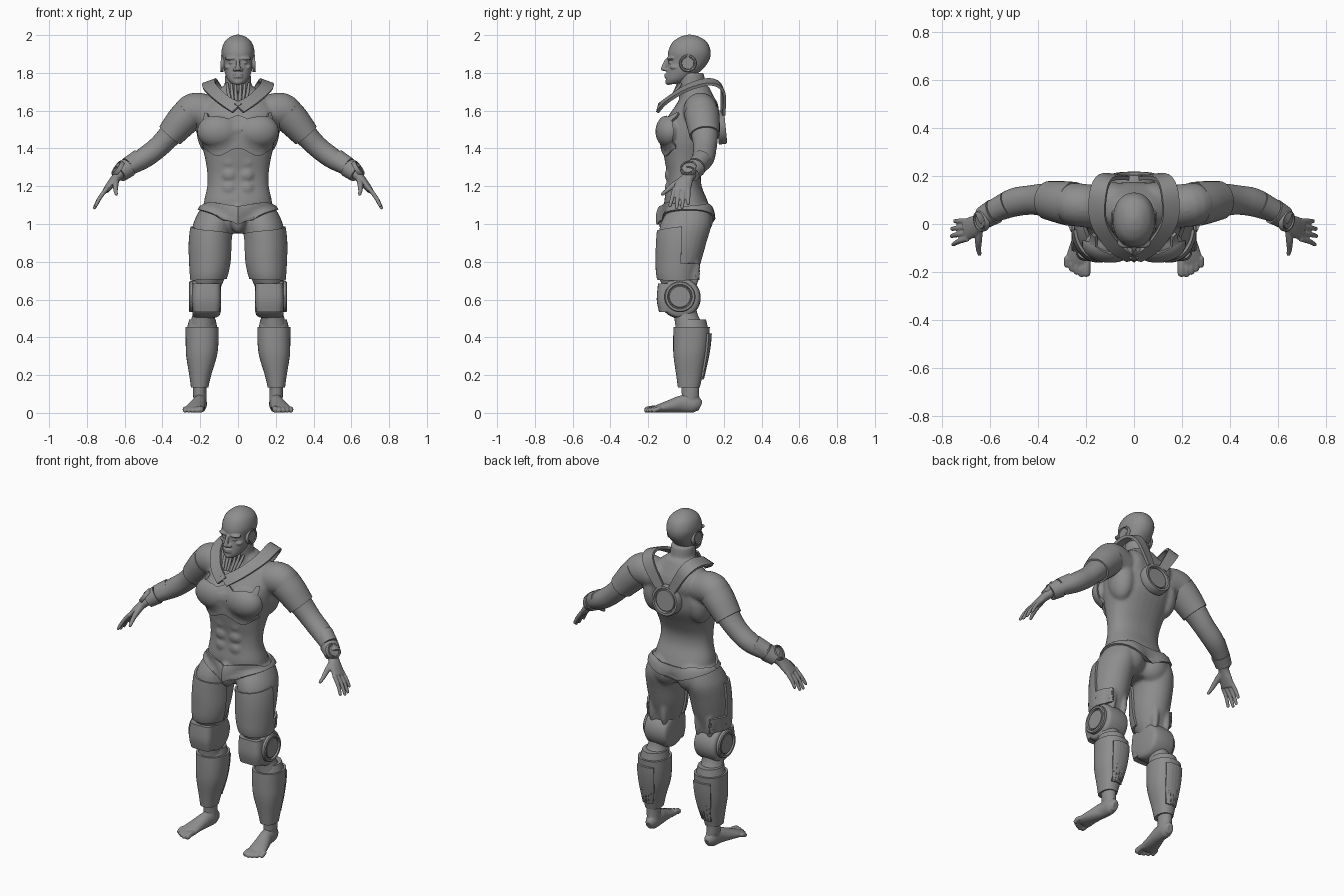
import bpy, bmesh, math
from mathutils import Vector, Matrix

old = bpy.data.objects.get("Cube")
if old:
    bpy.data.objects.remove(old)

X, Y, Z = Vector((1, 0, 0)), Vector((0, 1, 0)), Vector((0, 0, 1))
GREY = (0.27, 0.27, 0.27, 1)
mat = bpy.data.materials.new("matte grey")
mat.use_nodes = True
mat.diffuse_color = GREY
for node in mat.node_tree.nodes:
    if node.type == 'BSDF_PRINCIPLED':
        node.inputs["Base Color"].default_value = GREY
        node.inputs["Roughness"].default_value = 0.6


def spline(rows, steps=5):
    """Smooth curve through tuples of any length."""
    v = [Vector(r) for r in rows]
    out = []
    for i in range(len(v) - 1):
        a, b, c, d = v[max(i - 1, 0)], v[i], v[i + 1], v[min(i + 2, len(v) - 1)]
        for k in range(steps):
            t = k / steps
            out.append((b * 2 + (c - a) * t + (a * 2 - b * 5 + c * 4 - d) * t**2
                        + (b * 3 - a - c * 3 + d) * t**3) * 0.5)
    return out + [v[-1]]


def tube(bm, rows, ref=Y, flat=False, n=24, p=2.0, tip=False, both=False):
    """Loft of (x, y, z, width radius, depth radius) rows."""
    pts = spline(rows)
    for side in ((1, -1) if both else (1,)):
        rings = []
        for i, q in enumerate(pts):
            t = (pts[min(i + 1, len(pts) - 1)] - pts[max(i - 1, 0)])
            t = Z if flat else Vector(t[:3]).normalized()
            b = (ref - t * ref.dot(t)).normalized()
            a = b.cross(t)
            last = tip and i == len(pts) - 1
            for fwd, k in (((0, 1), (.5, .87), (.87, .5)) if last else ((0, 1),)):
                ring = []
                for j in range(n):
                    w = math.tau * j / n
                    c, s = math.cos(w), math.sin(w)
                    u = math.copysign(abs(c) ** (2 / p), c) * q[3] * k
                    v = math.copysign(abs(s) ** (2 / p), s) * q[4] * k
                    co = Vector(q[:3]) + t * fwd * q[4] + a * u + b * v
                    ring.append(bm.verts.new((co.x * side, co.y, co.z)))
                rings.append(ring)
        for r, s in zip(rings, rings[1:]):
            for j in range(n):
                bm.faces.new((r[j], r[(j + 1) % n], s[(j + 1) % n], s[j]))
        bm.faces.new(rings[0])
        bm.faces.new(rings[-1])


def blob(bm, c, r, both=False):
    for side in ((1, -1) if both else (1,)):
        m = Matrix.Translation((c[0] * side, c[1], c[2])) @ Matrix.Diagonal((*r, 1))
        bmesh.ops.create_uvsphere(bm, u_segments=20, v_segments=14, radius=1, matrix=m)


def finish(name, bm, voxel=0, mirror=False, target=None, thick=0, smooth=3):
    bmesh.ops.recalc_face_normals(bm, faces=bm.faces[:])
    me = bpy.data.meshes.new(name)
    bm.to_mesh(me)
    bm.free()
    me.materials.append(mat)
    me.shade_smooth()
    ob = bpy.data.objects.new(name, me)
    bpy.context.collection.objects.link(ob)
    if voxel:
        m = ob.modifiers.new("fuse", 'REMESH')
        m.mode, m.voxel_size, m.use_smooth_shade = 'VOXEL', voxel, True
        m = ob.modifiers.new("soften", 'SMOOTH')
        m.factor, m.iterations = 0.5, smooth
    if target:
        m = ob.modifiers.new("hug", 'SHRINKWRAP')
        m.target, m.wrap_mode, m.offset = target, 'ABOVE_SURFACE', 0.004
    if thick:
        m = ob.modifiers.new("thickness", 'SOLIDIFY')
        m.thickness, m.offset = thick, 0
    if mirror:
        ob.modifiers.new("mirror", 'MIRROR').use_mirror_merge = False
    if not voxel:
        ob.modifiers.new("edges", 'EDGE_SPLIT').split_angle = math.radians(38)
    return ob


def wrap(name, c, r, start, end, low, high, target, mirror=True):
    """Armour plate hugging a body part; angles in degrees, -90 is the front."""
    bm = bmesh.new()
    grid = []
    for i in range(33):
        f = i / 32
        w = math.radians(start + (end - start) * f)
        lo, hi = low(f), high(f)
        grid.append([bm.verts.new((c[0] + r[0] * math.cos(w), c[1] + r[1] * math.sin(w),
                                   lo + (hi - lo) * k / 16)) for k in range(17)])
    for a, b in zip(grid, grid[1:]):
        for k in range(16):
            bm.faces.new((a[k], b[k], b[k + 1], a[k + 1]))
    return finish(name, bm, mirror=mirror, target=target, thick=0.016)


def disc(name, centre, normal, radius, depth, mirror=True):
    """Round cap with a raised rim and a recessed face."""
    bm = bmesh.new()
    rot = Vector(normal).to_track_quat('Z', 'Y').to_matrix()
    rings = []
    for f, h in ((1, 0), (1, .8), (.94, 1), (.8, 1), (.76, .65), (.7, .65), (.67, .85)):
        rings.append([bm.verts.new(Vector(centre) + rot @ Vector(
            (radius * f * math.cos(math.tau * j / 40), radius * f * math.sin(math.tau * j / 40),
             depth * h))) for j in range(40)])
    for a, b in zip(rings, rings[1:]):
        for j in range(40):
            bm.faces.new((a[j], a[(j + 1) % 40], b[(j + 1) % 40], b[j]))
    bm.faces.new(rings[0])
    bm.faces.new(rings[-1])
    return finish(name, bm, mirror=mirror)


# Torso, arms and legs fused into one body
bm = bmesh.new()
tube(bm, [(0, 0, .95, .05, .06), (0, 0, 1, .13, .1), (0, .01, 1.06, .18, .12),
          (0, 0, 1.12, .18, .115), (0, -.01, 1.2, .163, .093), (0, -.01, 1.27, .163, .092),
          (0, 0, 1.35, .175, .115), (0, .02, 1.45, .198, .145), (0, .035, 1.55, .205, .14),
          (0, .055, 1.62, .19, .115), (0, .06, 1.68, .14, .085), (0, .05, 1.73, .08, .07)],
     flat=True, p=2.3, n=32)
tube(bm, [(0, .05, 1.62, .085, .08), (0, .035, 1.7, .073, .075), (0, .025, 1.8, .068, .07)], flat=True)
blob(bm, (.1, -.085, 1.49), (.108, .066, .08), True)       # pectorals
blob(bm, (.15, .07, 1.5), (.07, .085, .13), True)          # side muscles
blob(bm, (.085, .09, 1.6), (.085, .085, .1), True)         # shoulder blades
blob(bm, (.085, .06, 1.03), (.095, .085, .1), True)        # buttocks
blob(bm, (0, -.1, 1.03), (.042, .05, .08))                 # pelvis front
for z in (1.19, 1.26, 1.33):
    blob(bm, (.045, -.085, z), (.042, .028, .038), True)   # abdomen
tube(bm, [(.15, .07, 1.59, .09, .09), (.235, .08, 1.6, .094, .09), (.295, .09, 1.545, .078, .082),
          (.37, .1, 1.46, .062, .07), (.43, .1, 1.4, .058, .062), (.5, .09, 1.348, .056, .06),
          (.57, .06, 1.305, .046, .05), (.62, .03, 1.27, .036, .038)], both=True)
tube(bm, [(.11, .02, 1.09, .085, .105), (.133, 0, 1, .105, .135), (.145, -.02, .9, .105, .128),
          (.148, -.035, .8, .1, .115), (.155, -.045, .72, .088, .1), (.165, -.035, .65, .07, .08),
          (.18, -.005, .53, .06, .065), (.19, .02, .44, .07, .075), (.195, .02, .28, .06, .065),
          (.203, .02, .14, .036, .047), (.203, .025, .08, .036, .048)], flat=True, both=True)
for x in (.115, .195):
    blob(bm, (x, .04, .76), (.022, .03, .11), True)        # hamstring tendons
body = finish("body", bm, voxel=.009, smooth=4)

# Head with facial features
bm = bmesh.new()
tube(bm, [(0, -.07, 1.74, .03, .034), (0, -.045, 1.765, .055, .062), (0, -.012, 1.81, .073, .09),
          (0, .012, 1.86, .08, .108), (0, .018, 1.91, .088, .113), (0, .02, 1.96, .074, .093),
          (0, .02, 1.99, .042, .053), (0, .02, 2.002, .01, .012)], flat=True, p=2.15, n=32)
tube(bm, [(0, -.098, 1.873, .01, .01), (0, -.112, 1.845, .01, .012), (0, -.12, 1.822, .015, .013)], tip=True)
blob(bm, (.016, -.106, 1.818), (.012, .014, .01), True)    # nostrils
blob(bm, (.034, -.078, 1.877), (.036, .024, .011), True)   # brows
blob(bm, (.034, -.081, 1.855), (.016, .014, .009), True)   # eyes
blob(bm, (.05, -.055, 1.83), (.022, .03, .014), True)      # cheekbones
for z in (1.779, 1.791):
    blob(bm, (0, -.1, z), (.028, .016, .006))              # lips
blob(bm, (0, -.092, 1.752), (.024, .018, .016))            # chin
finish("head", bm, voxel=.0045, smooth=2)

# Hands: palm, four fingers and a thumb
bm = bmesh.new()
tube(bm, [(.605, .04, 1.285, .033, .035), (.64, .012, 1.25, .026, .032),
          (.67, -.01, 1.215, .022, .044), (.702, -.025, 1.175, .016, .046)], both=True)
for base, tip_y, reach in ((.012, .012, .75), (-.013, -.02, .97), (-.038, -.05, 1), (-.06, -.085, .88)):
    mid = (base + tip_y) / 2
    tube(bm, [(.693, base, 1.19, .012, .013), (.702 + .032 * reach, mid, 1.18 - .045 * reach, .011, .011),
              (.702 + .058 * reach, tip_y, 1.18 - .095 * reach, .009, .009)], n=12, tip=True, both=True)
tube(bm, [(.645, -.01, 1.235, .018, .02), (.648, -.065, 1.205, .015, .017),
          (.648, -.1, 1.178, .012, .012), (.644, -.125, 1.158, .009, .009)], ref=Z, n=12, tip=True, both=True)
finish("hands", bm, voxel=.0045, smooth=2)

# Bare feet with toes
bm = bmesh.new()
tube(bm, [(.203, .025, .16, .036, .045), (.203, .025, .11, .036, .044), (.2, .025, .06, .035, .045)],
     flat=True, both=True)
tube(bm, [(.197, .076, .035, .02, .026), (.2, .045, .046, .035, .045), (.205, -.02, .047, .038, .046),
          (.218, -.08, .036, .045, .035), (.23, -.14, .024, .052, .023), (.235, -.17, .018, .046, .015)],
     ref=Z, both=True)
for i, end in enumerate((-.205, -.21, -.2, -.187, -.17)):
    r = .017 if i == 0 else .0125
    tube(bm, [(.197 + .018 * i, -.14, .022, r, r), (.198 + .0205 * i, end + .025, .022, r, r),
              (.198 + .0205 * i, end, r, r, r)], ref=Z, n=12, tip=True, both=True)
finish("feet", bm, voxel=.0045, smooth=2)

# Body armour plates
wrap("chest_plate", (0, .02), (.23, .19), -152, -28, lambda f: 1.395 - .04 * math.sin(math.tau * f) ** 2,
     lambda f: 1.61, body, False)
wrap("hip_plate", (0, .01), (.2, .15), -180, 180, lambda f: 1.0 + .07 * abs(math.cos(math.tau * f)),
     lambda f: 1.115 - .02 * math.cos(math.tau * f * 2) ** 2, body, False)
wrap("thigh_plates", (.148, -.025), (.115, .14), -165, 0, lambda f: .7, lambda f: .95 + .04 * f, body)
wrap("thigh_side_plates", (.148, -.025), (.115, .14), 0, 50, lambda f: .7, lambda f: .79, body)

# Shin guards with a rear calf plate
bm = bmesh.new()
tube(bm, [(.203, .015, .135, .046, .058), (.2, .018, .2, .058, .07), (.193, .022, .3, .081, .088),
          (.19, .027, .38, .087, .095), (.19, .03, .455, .088, .096)], flat=True, p=2.3, n=32)
tube(bm, [(.19, .03, .45, .08, .086), (.188, .03, .495, .07, .076)], flat=True, n=32)
shin = finish("shin_guards", bm, mirror=True)
wrap("calf_plates", (.192, .025), (.095, .11), 55, 125, lambda f: .17, lambda f: .42, shin)

# Round knee joints with front pads and side caps
bm = bmesh.new()
tube(bm, [(.09, -.032, .61, .07, .07), (.105, -.032, .61, .1, .1), (.165, -.032, .61, .11, .11),
          (.225, -.032, .61, .105, .105), (.24, -.032, .61, .09, .09)], ref=Z, n=40)
finish("knee_joints", bm, mirror=True)
bm = bmesh.new()
tube(bm, [(.166, -.075, .535, .07, .068), (.167, -.078, .6, .077, .077), (.165, -.078, .685, .073, .07)],
     flat=True, p=4, n=32)
finish("knee_pads", bm, mirror=True)
disc("knee_caps", (.232, -.032, .615), (1, 0, 0), .082, .028)

# Shoulder sleeves, forearm plates and wrist cuffs
for name, rows in (
        ("shoulder_sleeves", [(.255, .083, 1.585, .09, .093), (.3, .09, 1.54, .085, .089),
                              (.36, .099, 1.47, .073, .08)]),
        ("forearm_plates", [(.525, .085, 1.345, .05, .052), (.585, .055, 1.308, .045, .047)]),
        ("wrist_cuffs", [(.583, .052, 1.298, .052, .053), (.628, .026, 1.266, .046, .047)])):
    bm = bmesh.new()
    tube(bm, rows, n=32)
    finish(name, bm, mirror=True)
disc("wrist_dials", (.628, .015, 1.288), (.8, -.2, .55), .045, .022)
disc("shoulder_dials", (.312, .085, 1.614), (.72, 0, .69), .032, .016)
disc("ear_caps", (.074, .01, 1.85), (1, 0, .05), .046, .018)
disc("back_disc", (0, .165, 1.51), (0, 1, .1), .09, .045, False)

# Collar straps crossing over the shoulders to the back disc
bm = bmesh.new()
pairs = spline([(-.02, -.14, 1.635, .03, -.152, 1.59), (.055, -.085, 1.675, .11, -.1, 1.645),
                (.115, .01, 1.735, .18, .01, 1.71), (.115, .12, 1.765, .182, .135, 1.74),
                (.09, .185, 1.73, .145, .2, 1.695), (.02, .19, 1.6, .065, .2, 1.575)])
edges = [(bm.verts.new(q[:3]), bm.verts.new(q[3:])) for q in pairs]
for (a, b), (c, d) in zip(edges, edges[1:]):
    bm.faces.new((a, b, d, c))
finish("collar_straps", bm, mirror=True, thick=.016)

# Throat cables
bm = bmesh.new()
for x in (.014, .036, .058):
    tube(bm, [(x, -.048 + x * .4, 1.745, .007, .007), (x * .9, -.058, 1.7, .009, .009),
              (x * .7, -.09, 1.65, .007, .007)], n=10)
finish("throat_cables", bm, mirror=True)
